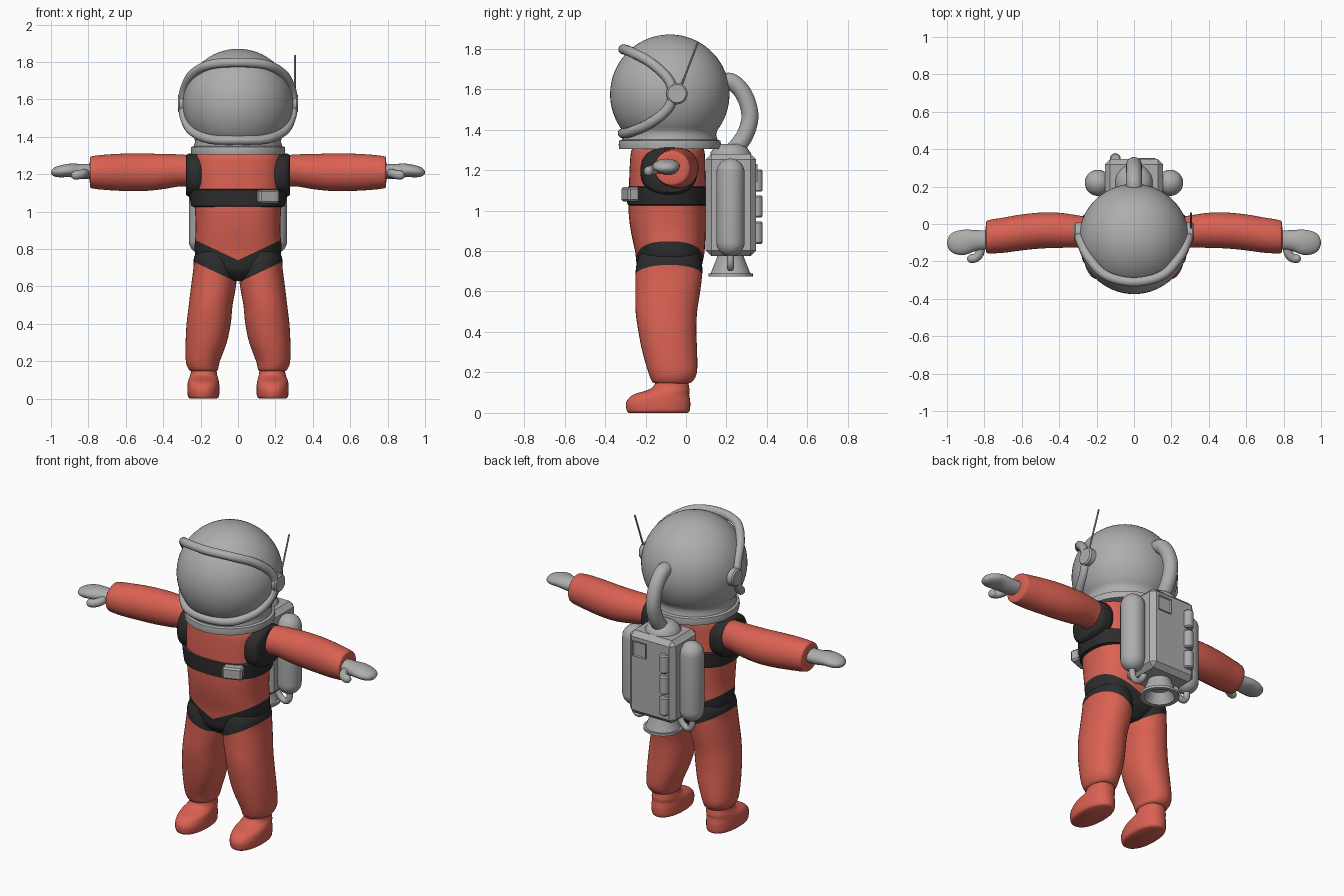
import bpy, bmesh, math
from mathutils import Vector, Matrix


def material(name, rgb):
    m = bpy.data.materials.new(name)
    m.diffuse_color = (*rgb, 1)
    return m


RED = material("suit red", (0.70, 0.12, 0.085))
GREY = material("equipment grey", (0.42, 0.42, 0.42))
BLACK = material("strap black", (0.025, 0.025, 0.025))


def finish(name, bm, mats, angle=40):
    bmesh.ops.recalc_face_normals(bm, faces=bm.faces)
    me = bpy.data.meshes.new(name)
    bm.to_mesh(me)
    bm.free()
    ob = bpy.data.objects.new(name, me)
    bpy.context.collection.objects.link(ob)
    for m in mats:
        me.materials.append(m)
    bpy.ops.object.select_all(action='DESELECT')
    ob.select_set(True)
    bpy.context.view_layer.objects.active = ob
    bpy.ops.object.shade_smooth_by_angle(angle=math.radians(angle))
    return ob


def catmull(pts, steps, closed=False):
    n = len(pts)
    get = (lambda i: Vector(pts[i % n])) if closed else (lambda i: Vector(pts[max(0, min(n - 1, i))]))
    out = []
    for i in range(n if closed else n - 1):
        a, b, c, d = get(i - 1), get(i), get(i + 1), get(i + 2)
        for k in range(steps):
            t = k / steps
            out.append(0.5 * (2 * b + (c - a) * t + (2 * a - 5 * b + 4 * c - d) * t * t
                              + (3 * b - a - 3 * c + d) * t ** 3))
    if not closed:
        out.append(Vector(pts[-1]))
    return out


def skin(bm, rings, closed=False):
    vs = [[bm.verts.new(p) for p in r] for r in rings]
    n = len(vs[0])
    for a, b in zip(vs, vs[1:] + ([vs[0]] if closed else [])):
        for i in range(n):
            bm.faces.new((a[i], a[(i + 1) % n], b[(i + 1) % n], b[i]))
    if not closed:
        bm.faces.new(vs[0])
        bm.faces.new(vs[-1])


def loft(name, secs, mat, axis='z', side=1, steps=4, n=40, power=2.0, belt=False):
    """Sections are (position, centre a, centre b, radius a, radius b) along the axis."""
    if steps:
        secs = catmull(secs, steps)
    rings = []
    for p, ca, cb, ra, rb in secs:
        ring = []
        for i in range(n):
            t = 2 * math.pi * i / n
            c, s = math.cos(t), math.sin(t)
            a = ca + ra * math.copysign(abs(c) ** (2 / power), c)
            b = cb + rb * math.copysign(abs(s) ** (2 / power), s)
            ring.append((side * a, b, p) if axis == 'z' else (side * p, a, b))
        rings.append(ring)
    bm = bmesh.new()
    skin(bm, rings)
    mats = [mat]
    if belt:  # cut the V-shaped hip strap into the surface
        mats.append(BLACK)
        for s in (1, -1):
            for z in (0.62, 0.74):
                bmesh.ops.bisect_plane(bm, geom=bm.verts[:] + bm.edges[:] + bm.faces[:],
                                       plane_co=(0, 0, z), plane_no=(-0.47 * s, 0, 1))
        for f in bm.faces:
            c = f.calc_center_median()
            f.material_index = int(0.62 < c.z - 0.47 * abs(c.x) < 0.74)
    return finish(name, bm, mats)


def tube(name, pts, r, mat, side=1, steps=8, n=14, closed=False, round_end=False):
    path = catmull([(side * x, y, z) for x, y, z in pts], steps, closed)
    rings, m = [], len(path)
    normal = None
    for i, p in enumerate(path):
        nxt = path[(i + 1) % m] if closed else path[min(i + 1, m - 1)]
        prv = path[i - 1] if closed else path[max(i - 1, 0)]
        t = (nxt - prv).normalized()
        if normal is None:
            normal = t.orthogonal()
        normal = (normal - t * normal.dot(t)).normalized()
        bi = t.cross(normal)
        k = r
        if round_end:
            k = r * math.sqrt(max(0.03, 1 - max(0, 1 - (path[-1] - p).length / r) ** 2))
        rings.append([p + k * (normal * math.cos(2 * math.pi * j / n) + bi * math.sin(2 * math.pi * j / n))
                      for j in range(n)])
    bm = bmesh.new()
    skin(bm, rings, closed)
    return finish(name, bm, [mat])


def box(name, centre, size, mat, bevel=0.0, rot=0.0):
    bm = bmesh.new()
    bmesh.ops.create_cube(bm, size=1)
    bmesh.ops.scale(bm, vec=size, verts=bm.verts)
    if bevel:
        bmesh.ops.bevel(bm, geom=bm.edges[:], offset=bevel, segments=1, affect='EDGES')
    bmesh.ops.transform(bm, matrix=Matrix.Translation(centre) @ Matrix.Rotation(rot, 4, 'Z'), verts=bm.verts)
    return finish(name, bm, [mat], 25)


# Torso with hip strap
loft("torso", [(0.63, 0, -0.085, 0.05, 0.10), (0.68, 0, -0.085, 0.15, 0.15), (0.74, 0, -0.082, 0.215, 0.163),
               (0.80, 0, -0.08, 0.232, 0.172), (0.9, 0, -0.088, 0.226, 0.185), (1.0, 0, -0.092, 0.23, 0.192),
               (1.1, 0, -0.092, 0.238, 0.19), (1.2, 0, -0.092, 0.24, 0.187), (1.29, 0, -0.09, 0.235, 0.182),
               (1.32, 0, -0.09, 0.21, 0.165)], RED, n=64, power=2.4, belt=True)

# Chest harness and buckle
loft("chest_strap", [(1.025, 0, -0.092, 0.235, 0.19), (1.03, 0, -0.092, 0.25, 0.198),
                     (1.07, 0, -0.092, 0.258, 0.2), (1.115, 0, -0.092, 0.266, 0.198),
                     (1.12, 0, -0.092, 0.24, 0.19)], BLACK, steps=0, n=64, power=2.4)
box("chest_buckle", (0.16, -0.275, 1.08), (0.115, 0.06, 0.072), GREY, 0.01, math.radians(20))

for s, tag in ((1, "right"), (-1, "left")):
    # Legs and boots
    loft(tag + "_leg", [(0.145, 0.185, -0.07, 0.062, 0.078), (0.155, 0.185, -0.068, 0.078, 0.1),
                        (0.2, 0.188, -0.066, 0.091, 0.12), (0.3, 0.17, -0.08, 0.11, 0.135),
                        (0.4, 0.157, -0.092, 0.118, 0.143), (0.5, 0.146, -0.097, 0.117, 0.152),
                        (0.6, 0.131, -0.09, 0.12, 0.16), (0.7, 0.12, -0.084, 0.118, 0.165),
                        (0.76, 0.122, -0.082, 0.112, 0.155), (0.82, 0.11, -0.08, 0.09, 0.13)],
         RED, side=s, power=2.15, belt=True)
    loft(tag + "_boot", [(0, 0.185, -0.137, 0.07, 0.145), (0.012, 0.185, -0.137, 0.083, 0.156),
                         (0.055, 0.185, -0.137, 0.086, 0.158), (0.09, 0.185, -0.122, 0.083, 0.138),
                         (0.11, 0.184, -0.09, 0.077, 0.108), (0.13, 0.183, -0.073, 0.071, 0.088),
                         (0.17, 0.183, -0.07, 0.066, 0.078)], RED, side=s, power=2.2)
    # Arms, shoulder straps, gloves
    loft(tag + "_arm", [(0.2, -0.06, 1.21, 0.09, 0.085), (0.3, -0.04, 1.22, 0.086, 0.085),
                        (0.4, -0.034, 1.214, 0.094, 0.094), (0.5, -0.035, 1.21, 0.096, 0.1),
                        (0.6, -0.045, 1.21, 0.096, 0.1), (0.7, -0.06, 1.21, 0.094, 0.095),
                        (0.775, -0.068, 1.21, 0.089, 0.087), (0.79, -0.07, 1.21, 0.08, 0.078),
                        (0.793, -0.072, 1.21, 0.05, 0.045)], RED, 'x', s)
    loft(tag + "_shoulder_strap", [(0.19, -0.085, 1.195, 0.13, 0.11), (0.215, -0.085, 1.195, 0.14, 0.117),
                                   (0.262, -0.08, 1.195, 0.132, 0.115), (0.278, -0.075, 1.195, 0.11, 0.105)],
         BLACK, 'x', s, power=2.4)
    loft(tag + "_glove", [(0.76, -0.085, 1.215, 0.05, 0.04), (0.84, -0.088, 1.215, 0.055, 0.04),
                          (0.9, -0.097, 1.22, 0.067, 0.036), (0.95, -0.1, 1.215, 0.062, 0.032),
                          (0.985, -0.1, 1.211, 0.042, 0.022), (1.0, -0.1, 1.21, 0.008, 0.006)],
         GREY, 'x', s, n=28)
    tube(tag + "_thumb", [(0.815, -0.1, 1.208), (0.825, -0.155, 1.203), (0.85, -0.182, 1.197),
                          (0.892, -0.185, 1.192)], 0.024, GREY, s, round_end=True)
    # Helmet ear discs
    loft(tag + "_ear_disc", [(0.27, -0.045, 1.578, 0.053, 0.053), (0.312, -0.045, 1.578, 0.053, 0.053),
                             (0.32, -0.045, 1.578, 0.045, 0.045)], GREY, 'x', s, steps=0, n=28)
    # Side tanks with a feed pipe each
    tank = []
    for end, z in ((-1, 0.845), (1, 1.185)):
        for k in range(8):
            a = math.radians(88 * (1 - k / 7 if end < 0 else k / 7))
            tank.append((z + end * 0.072 * math.sin(a), 0.193, 0.22, 0.07 * math.cos(a), 0.07 * math.cos(a)))
    loft(tag + "_tank", tank, GREY, side=s, steps=0, n=28)
    tube(tag + "_tank_pipe", [(0.195, 0.22, 0.80), (0.195, 0.22, 0.745), (0.17, 0.22, 0.718),
                              (0.13, 0.22, 0.74), (0.10, 0.22, 0.80)], 0.018, GREY, s)

# Helmet: collar, neck and globe in one profile
profile = [(0.2, 1.305), (0.25, 1.305), (0.253, 1.325), (0.25, 1.345), (0.236, 1.35), (0.229, 1.375), (0.236, 1.4)]
for k in range(25):
    a = math.radians(-34 + 123.5 * k / 24)
    profile.append((0.295 * math.cos(a), 1.575 + 0.295 * math.sin(a)))
loft("helmet", [(z, 0, -0.08, r, r) for r, z in profile], GREY, steps=0, n=64)

# Visor rim, mirrored from one half
half = [(0.15, -0.275, 1.785), (0.242, -0.18, 1.735), (0.285, -0.092, 1.655), (0.294, -0.065, 1.578),
        (0.285, -0.092, 1.50), (0.245, -0.18, 1.43), (0.15, -0.275, 1.388)]
rim = [(0, -0.31, 1.797)] + half + [(0, -0.312, 1.382)] + [(-x, y, z) for x, y, z in reversed(half)]
tube("visor_rim", rim, 0.025, GREY, closed=True)
tube("antenna", [(0.305, -0.03, 1.6), (0.305, 0.06, 1.835)], 0.005, GREY, n=8)

# Backpack, top fitting, hose and nozzle
box("backpack", (0, 0.222, 1.028), (0.31, 0.25, 0.505), GREY, 0.028)
loft("hose_fitting", [(1.26, 0, 0.22, 0.1, 0.1), (1.285, 0, 0.22, 0.1, 0.1), (1.31, 0, 0.22, 0.082, 0.082),
                      (1.33, 0, 0.22, 0.055, 0.055)], GREY, steps=0, n=32)
tube("air_hose", [(0, 0.15, 1.62), (0, 0.22, 1.638), (0, 0.285, 1.575), (0, 0.316, 1.47), (0, 0.29, 1.37),
                  (0, 0.23, 1.29)], 0.042, GREY, n=24)
loft("nozzle", [(0.79, 0, 0.22, 0.065, 0.065), (0.765, 0, 0.22, 0.068, 0.068), (0.69, 0, 0.22, 0.098, 0.098),
                (0.69, 0, 0.22, 0.11, 0.11), (0.675, 0, 0.22, 0.11, 0.11), (0.675, 0, 0.22, 0.085, 0.085),
                (0.735, 0, 0.22, 0.055, 0.055)], GREY, steps=0, n=36)

# Backpack rear details: three canisters and a recessed square hatch
for i, z in enumerate((1.148, 1.02, 0.89)):
    loft("canister_%d" % (i + 1), [(z - 0.055, -0.1, 0.35, 0.022, 0.022), (z - 0.048, -0.1, 0.35, 0.029, 0.029),
                                   (z + 0.048, -0.1, 0.35, 0.029, 0.029), (z + 0.055, -0.1, 0.35, 0.022, 0.022)],
         GREY, steps=0, n=20)
bm = bmesh.new()
bmesh.ops.create_cube(bm, size=1)
bmesh.ops.scale(bm, vec=(0.09, 0.02, 0.09), verts=bm.verts)
bmesh.ops.translate(bm, vec=(0.07, 0.344, 1.185), verts=bm.verts)
bm.normal_update()
back = [f for f in bm.faces if f.normal.y > 0.9]
bmesh.ops.inset_region(bm, faces=back, thickness=0.008)
bmesh.ops.translate(bm, vec=(0, -0.006, 0), verts=list({v for f in back for v in f.verts}))
finish("hatch", bm, [GREY], 25)
